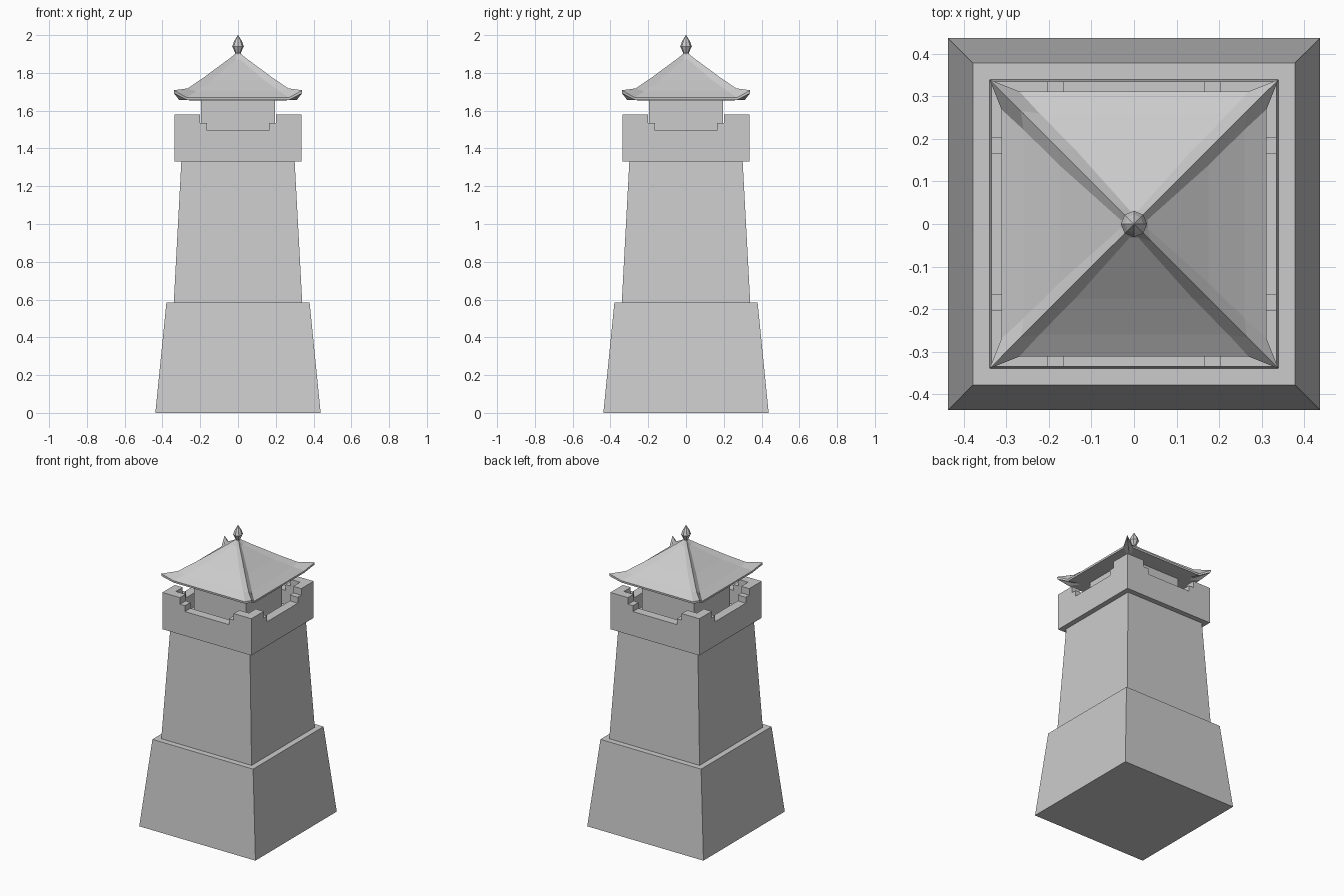
import bpy, bmesh, math

if "Cube" in bpy.data.objects:
    bpy.data.objects.remove(bpy.data.objects["Cube"])


def finish(bm, name):
    bmesh.ops.remove_doubles(bm, verts=bm.verts, dist=0.0005)
    bmesh.ops.recalc_face_normals(bm, faces=bm.faces)
    me = bpy.data.meshes.new(name)
    bm.to_mesh(me)
    bm.free()
    ob = bpy.data.objects.new(name, me)
    bpy.context.collection.objects.link(ob)
    return ob


def loft(name, rings):
    """Skin a list of closed vertex rings and cap both ends."""
    bm = bmesh.new()
    loops = [[bm.verts.new(p) for p in r] for r in rings]
    n = len(loops[0])
    for a, b in zip(loops, loops[1:]):
        for i in range(n):
            j = (i + 1) % n
            bm.faces.new((a[i], a[j], b[j], b[i]))
    bm.faces.new(loops[0][::-1])
    bm.faces.new(loops[-1])
    return finish(bm, name)


def square(h, z):
    return [(-h, -h, z), (h, -h, z), (h, h, z), (-h, h, z)]


def turn(p, q):
    """Rotate a point by q quarter turns about z."""
    x, y, z = p
    for _ in range(q):
        x, y = -y, x
    return (x, y, z)


# Tapered base, shaft, walkway floor and lookout room
loft("base", [square(0.4375, 0), square(0.379, 0.585)])
loft("shaft", [square(0.34, 0.585), square(0.30, 1.33)])
loft("walkway_floor", [square(0.276, 1.33), square(0.276, 1.40)])
loft("lookout_room", [square(0.195, 1.40), square(0.195, 1.66)])

# Parapet: stepped wall profile, mitred at the corners, repeated on four sides
OUT, INN = 0.335, 0.275
half = [(OUT, 1.33), (OUT, 1.58), (0.202, 1.58), (0.202, 1.535),
        (0.165, 1.535), (0.165, 1.495)]
profile = half + [(-x, z) for x, z in reversed(half)]
bm = bmesh.new()
for q in range(4):
    front = [bm.verts.new(turn((x, -OUT, z), q)) for x, z in profile]
    back = [bm.verts.new(turn((max(-INN, min(INN, x)), -INN, z), q))
            for x, z in profile]
    bm.faces.new(front)
    bm.faces.new(back[::-1])
    n = len(profile)
    for i in range(n):
        j = (i + 1) % n
        if i not in (0, n - 2):  # leave mitred ends open
            bm.faces.new((front[i], front[j], back[j], back[i]))
finish(bm, "parapet")


# Roof: rings with a raised hip ridge at each corner and upturned tips
def roof_ring(d, k, s, z, sz):
    pts = []
    for q in range(4):
        pts += [turn(p, q) for p in ((k, -d, z), (s, -s, sz), (d, -k, z))]
    return pts


loft("roof", [roof_ring(*r) for r in (
    (0.250, 0.230, 0.260, 1.655, 1.657),
    (0.311, 0.270, 0.339, 1.656, 1.692),
    (0.312, 0.270, 0.340, 1.669, 1.708),
    (0.260, 0.222, 0.266, 1.702, 1.718),
    (0.175, 0.138, 0.178, 1.762, 1.778),
    (0.032, 0.010, 0.040, 1.872, 1.880),
    (0.010, 0.005, 0.010, 1.905, 1.905))])

# Faceted finial
def circle(r, z, n=8):
    return [(r * math.cos(2 * math.pi * i / n),
             r * math.sin(2 * math.pi * i / n), z) for i in range(n)]


loft("finial", [circle(r, z) for r, z in (
    (0.020, 1.88), (0.014, 1.905), (0.031, 1.94), (0.022, 1.965), (0.001, 2.0))])
